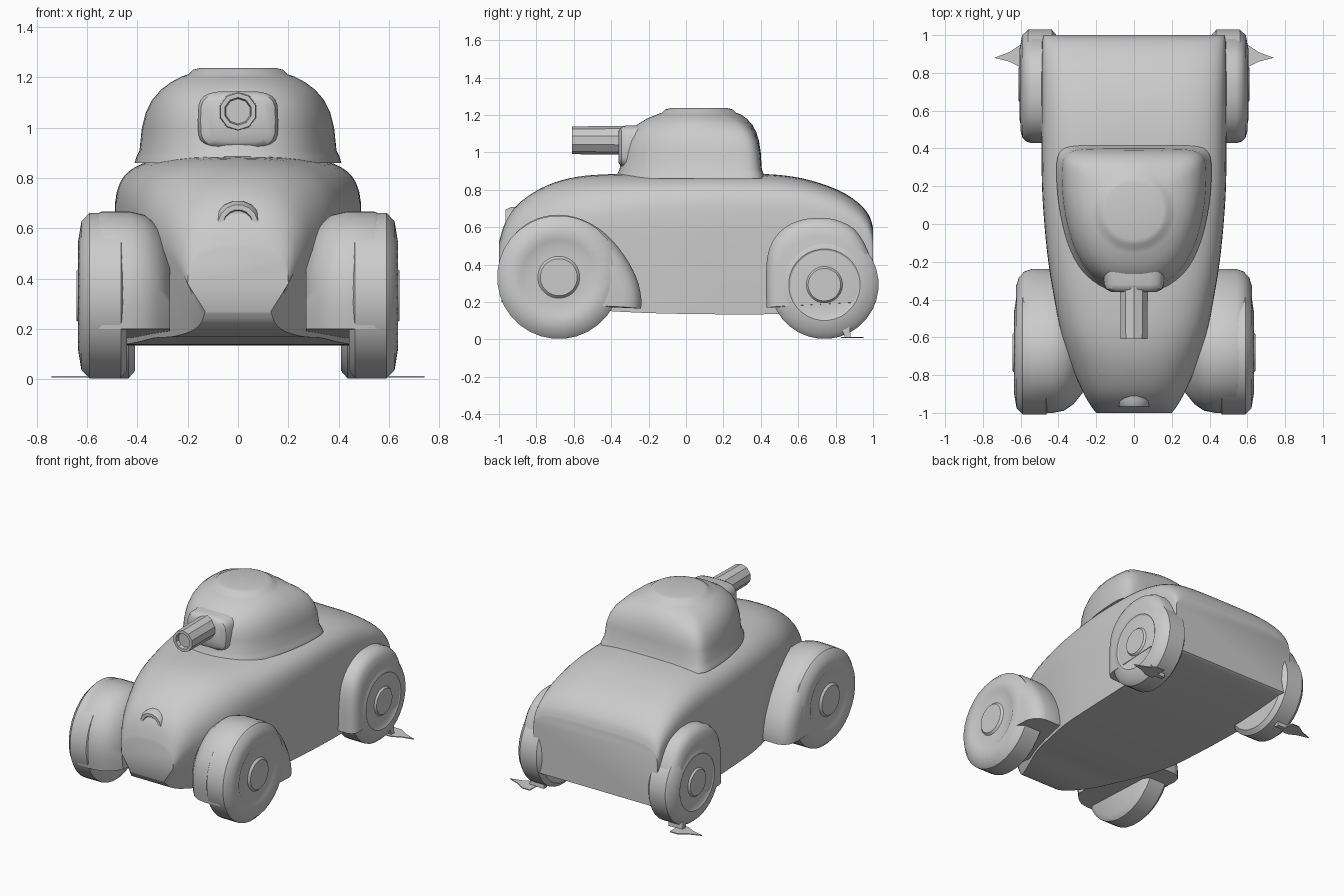
import bpy, bmesh, math
from mathutils import Vector

if "Cube" in bpy.data.objects:
    bpy.data.objects.remove(bpy.data.objects["Cube"])


def smooth_rows(rows, n=4):
    """Catmull-Rom resample of a list of equal-length tuples."""
    rows = [Vector(r) for r in rows]
    out = []
    for i in range(len(rows) - 1):
        a, b, c, d = rows[max(i - 1, 0)], rows[i], rows[i + 1], rows[min(i + 2, len(rows) - 1)]
        for k in range(n):
            t = k / n
            out.append(b + (c - a) * (t / 2) + (a * 2 - b * 5 + c * 4 - d) * (t * t / 2)
                       + (b * 3 - a - c * 3 + d) * (t ** 3 / 2))
    return out + [rows[-1]]


def loft(name, rings, angle=38):
    """Skin closed rings of points and cap both ends."""
    bm = bmesh.new()
    loops = [[bm.verts.new(p) for p in ring] for ring in rings]
    n = len(loops[0])
    for a, b in zip(loops, loops[1:]):
        for i in range(n):
            bm.faces.new((a[i], a[(i + 1) % n], b[(i + 1) % n], b[i]))
    bm.faces.new(loops[0])
    bm.faces.new(loops[-1])
    bmesh.ops.remove_doubles(bm, verts=bm.verts, dist=0.0005)
    bmesh.ops.recalc_face_normals(bm, faces=bm.faces)
    me = bpy.data.meshes.new(name)
    bm.to_mesh(me)
    bm.free()
    ob = bpy.data.objects.new(name, me)
    bpy.context.collection.objects.link(ob)
    bpy.context.view_layer.objects.active = ob
    ob.select_set(True)
    bpy.ops.object.shade_smooth_by_angle(angle=math.radians(angle))
    ob.select_set(False)
    return ob


def lathe(name, profile, centre, axis, seg=32, angle=38):
    """Spin (distance along axis, radius) pairs around the x or y axis."""
    rings = []
    for d, r in profile:
        ring = []
        for i in range(seg):
            a = 2 * math.pi * (i + 0.5) / seg
            u, v = r * math.cos(a), r * math.sin(a)
            ring.append(Vector(centre) + Vector((d, u, v) if axis == 'x' else (u, d, v)))
        rings.append(ring)
    return loft(name, rings, angle)


# Hull: y, bottom z, top z, bottom half width, max half width, shoulder z, corner power
hull_rows = [
    (-1.00, .27, .52, .13, .20, .38, 2.6),
    (-0.96, .22, .64, .15, .23, .44, 2.6),
    (-0.88, .19, .74, .19, .275, .50, 2.5),
    (-0.74, .17, .825, .26, .335, .54, 2.5),
    (-0.58, .165, .87, .33, .385, .58, 2.7),
    (-0.38, .15, .885, .39, .425, .60, 3.0),
    (-0.15, .14, .887, .44, .46, .60, 3.5),
    (0.15, .135, .887, .46, .485, .60, 4.0),
    (0.42, .135, .885, .47, .49, .60, 4.0),
    (0.62, .14, .862, .475, .49, .60, 4.0),
    (0.80, .15, .805, .475, .49, .58, 4.0),
    (0.91, .16, .74, .475, .488, .54, 4.0),
    (0.975, .17, .67, .47, .485, .50, 4.0),
    (1.00, .18, .60, .47, .48, .46, 4.0),
]
rings = []
for y, zb, zt, wb, wm, zs, p in smooth_rows(hull_rows):
    half = [(wb, zb)]
    for i in range(13):
        a = math.pi / 2 * i / 12
        half.append((wm * max(math.cos(a), 0) ** (2 / p), zs + (zt - zs) * math.sin(a) ** (2 / p)))
    half[-1] = (0, zt)
    pts = half + [(-x, z) for x, z in half[-2::-1]]
    rings.append([(x, y, z) for x, z in pts])
loft("hull", rings)

# Turret: rounded plan that blends into a circle towards the roof
half = [(0, .405), (.18, .405), (.30, .40), (.365, .375), (.39, .31), (.385, .15), (.36, 0),
        (.32, -.13), (.25, -.25), (.14, -.33), (0, -.355)]
plan = half + [(-x, y) for x, y in half[-2:0:-1]] + [half[0]]
plan = smooth_rows(plan, 3)[:-1]
c = Vector((0, .07))
rings = []
for z, blend, k in [(.86, 0, 1.05), (.885, 0, 1.03), (.91, 0, 1), (1.0, .05, 1), (1.06, .13, 1),
                    (1.11, .27, 1), (1.15, .47, 1), (1.18, .72, 1), (1.203, 1, 1),
                    (1.212, 1, .88), (1.23, 1, .80), (1.237, 1, .68), (1.237, 1, .05)]:
    ring = []
    for p in plan:
        d = p - c
        q = c + d.normalized() * ((d.length * (1 - blend) + .225 * blend) * k)
        ring.append((q.x, q.y, z))
    rings.append(ring)
loft("turret", rings)

# Gun shield on the turret face
rings = []
for y, s in [(-.18, 1), (-.32, 1), (-.345, .93), (-.36, .75)]:
    ring = []
    for i in range(24):
        a = 2 * math.pi * i / 24
        ca, sa = math.cos(a), math.sin(a)
        ring.append((.16 * s * math.copysign(abs(ca) ** .5, ca), y,
                     1.03 + .115 * s * math.copysign(abs(sa) ** .5, sa)))
    rings.append(ring)
loft("gun_shield", rings)

# Gun barrel with a shallow muzzle, and the small round port on the nose
lathe("gun_barrel", [(-.30, .078), (-.61, .074), (-.61, .055), (-.585, .05)], (0, 0, 1.065), 'y', 10, 30)
lathe("nose_port", [(-.80, .10), (-.935, .095), (-.965, .08), (-.965, .06), (-.95, .055)],
      (0, 0, .615), 'y', 16)

# Fenders (y, z side profiles) and wheels
front_fender = [(-.985, .20), (-1, .34), (-.975, .47), (-.90, .58), (-.80, .645), (-.68, .667),
                (-.55, .64), (-.43, .565), (-.33, .45), (-.265, .33), (-.24, .23), (-.24, .165)]
rear_fender = [(.43, .17), (.43, .40), (.46, .52), (.53, .60), (.62, .64), (.71, .65),
               (.80, .64), (.90, .59), (.97, .48), (1.0, .35), (.995, .20)]
tyre = [(.44, .02), (.44, .90), (.465, 1), (.59, 1), (.622, .90), (.635, .66), (.625, .60),
        (.628, .34), (.642, .30), (.642, .02)]
front_steps = [(.27, .72), (.32, .88), (.37, .97), (.43, 1), (.54, 1), (.58, .965), (.61, .88), (.625, .75)]
rear_steps = [(.40, 1), (.54, 1), (.57, .97), (.59, .90), (.60, .78)]
for side, s in (("right", 1), ("left", -1)):
    for label, prof, steps, cy, r, dx in (("front", front_fender, front_steps, -.68, .33, 0),
                                          ("rear", rear_fender, rear_steps, .74, .29, -.03)):
        outline = smooth_rows(prof, 3)
        mid = (prof[0][0] + prof[-1][0]) / 2
        loft(f"{label}_fender_{side}",
             [[(s * x, mid + (y - mid) * k, .2 + (z - .2) * k) for y, z in outline] for x, k in steps])
        lathe(f"{label}_wheel_{side}", [(s * (x + dx), q * r) for x, q in tyre], (0, cy, r + .003), 'x')
    # Thin pointed plate at the foot of the rear wheel
    tip = [(.54, .83), (.60, .83), (.66, .86), (.74, .88), (.66, .91), (.60, .95), (.54, .95)]
    loft(f"ground_spike_{side}", [[(s * x, y, z) for x, y in tip] for z in (.008, .014)])
    # Bracket joining the plate to the wheel
    loft(f"spike_bracket_{side}", [[(s * x, y, z) for y, z in ((.80, .15), (.87, .15), (.88, .01), (.85, .01))]
                                   for x in (.48, .59)])
